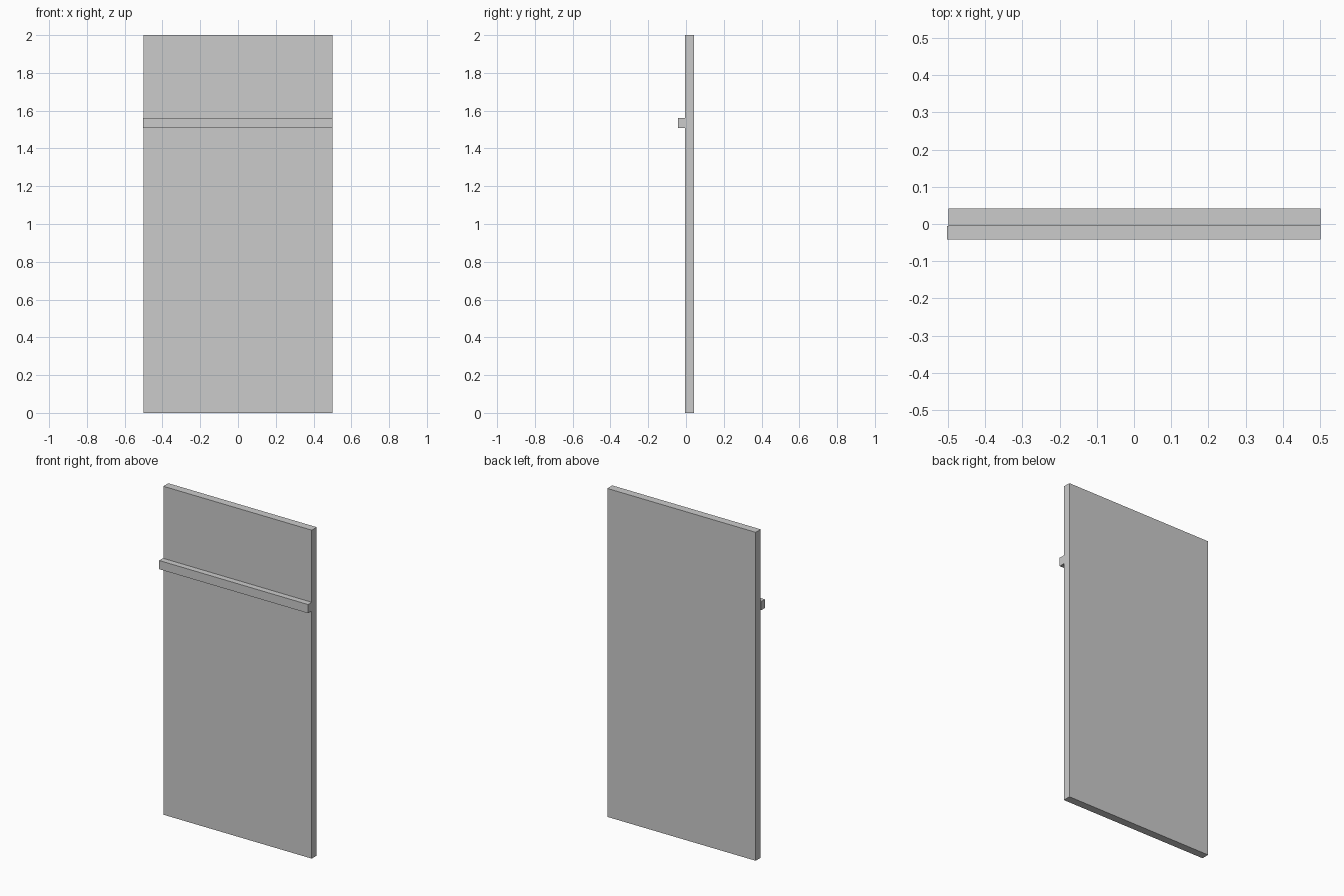
import bpy

if "Cube" in bpy.data.objects:
    bpy.data.objects.remove(bpy.data.objects["Cube"])


def box(name, x, y, z):
    """Axis-aligned box from (min, max) ranges."""
    bpy.ops.mesh.primitive_cube_add(size=1, location=[sum(r) / 2 for r in (x, y, z)])
    obj = bpy.context.object
    obj.name = name
    obj.scale = [r[1] - r[0] for r in (x, y, z)]
    bpy.ops.object.transform_apply(location=False, rotation=False, scale=True)
    return obj


# Tall flat slab
box("panel", (-0.499, 0.501), (-0.006, 0.042), (0.0, 2.0))

# Horizontal bar across the front, slightly overhanging on the left
box("cross_rail", (-0.502, 0.501), (-0.042, -0.006), (1.508, 1.561))
